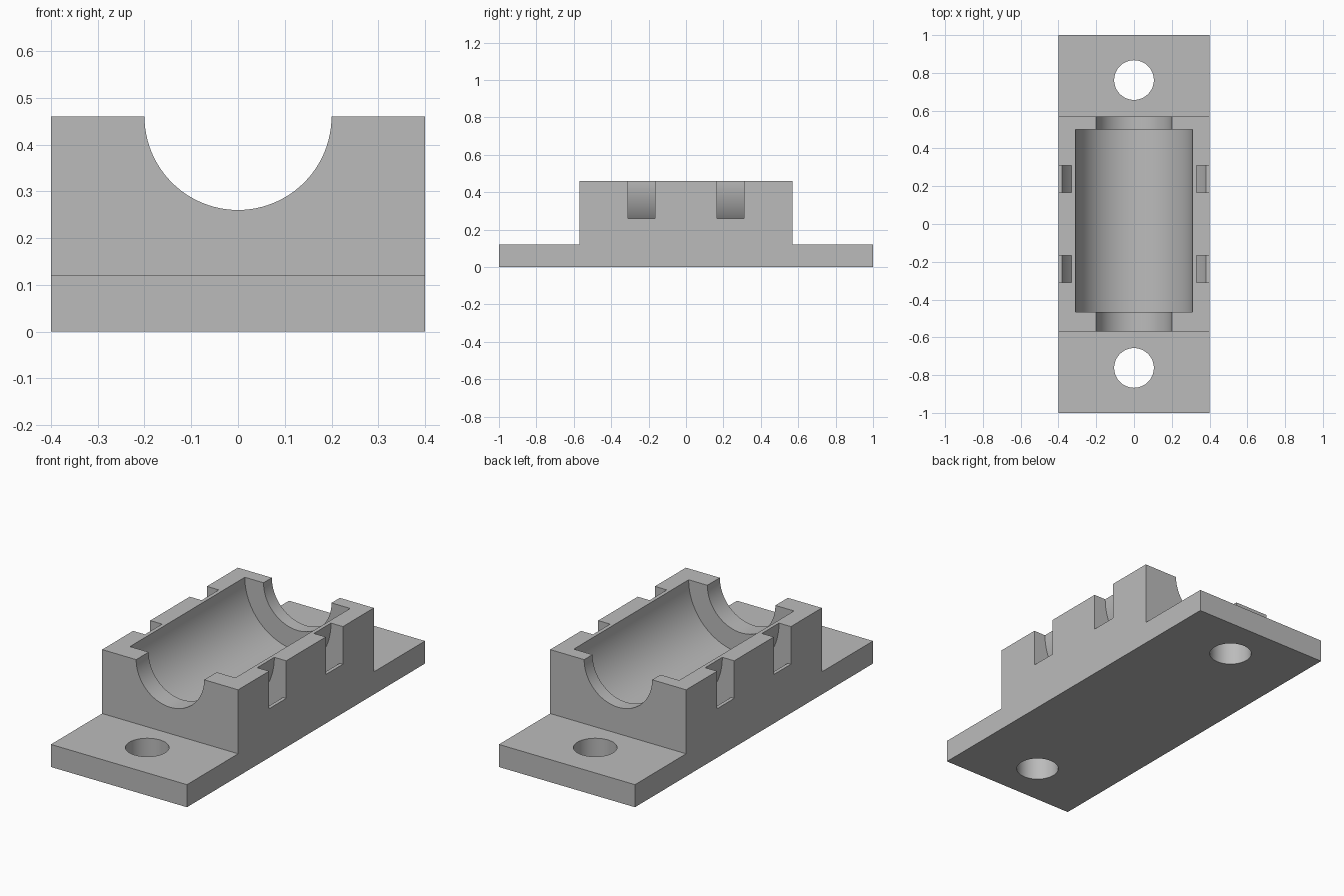
import bpy, bmesh
from math import sin, cos, pi, asin
from mathutils import Vector

if "Cube" in bpy.data.objects:
    bpy.data.objects.remove(bpy.data.objects["Cube"])

WIDTH, TOP, FLANGE, BLOCK = 0.4, 0.46, 0.12, 0.57   # half width, heights, half block length

grey = bpy.data.materials.new("plain grey")
grey.use_nodes = True
grey.diffuse_color = (0.5, 0.5, 0.5, 1)
grey.node_tree.nodes["Principled BSDF"].inputs["Base Color"].default_value = (0.5, 0.5, 0.5, 1)


def arc(cx, cy, r, start, end, n):
    return [(cx + r * cos(start + (end - start) * i / n),
             cy + r * sin(start + (end - start) * i / n)) for i in range(n + 1)]


def prism(name, profile, axis, lo, hi):
    """Extrude a 2D profile along an axis; profile is (y,z), (x,z) or (x,y)."""
    def place(p, d):
        return {"x": (d, p[0], p[1]), "y": (p[0], d, p[1]), "z": (p[0], p[1], d)}[axis]
    bm = bmesh.new()
    face = bm.faces.new([bm.verts.new(place(p, lo)) for p in profile])
    new = bmesh.ops.extrude_face_region(bm, geom=[face])["geom"]
    bmesh.ops.translate(bm, verts=[g for g in new if isinstance(g, bmesh.types.BMVert)],
                        vec=Vector(place((0, 0), hi - lo)))
    bmesh.ops.recalc_face_normals(bm, faces=bm.faces)
    mesh = bpy.data.meshes.new(name)
    bm.to_mesh(mesh)
    bm.free()
    mesh.materials.append(grey)
    obj = bpy.data.objects.new(name, mesh)
    bpy.context.collection.objects.link(obj)
    return obj


def circle(cx, cy, r, n=96):
    return arc(cx, cy, r, 0, 2 * pi, n)[:-1]


# Stepped body: raised block on a flanged base
side = [(-1, 0), (1, 0), (1, FLANGE), (BLOCK, FLANGE), (BLOCK, TOP),
        (-BLOCK, TOP), (-BLOCK, FLANGE), (-1, FLANGE)]
body = prism("cradle_body", side, "x", -WIDTH, WIDTH)

# Cradle: narrow end openings and a wider pocket between them
cutters = [prism("end_opening_cutter", circle(0, TOP, 0.2), "y", -0.8, 0.8),
           prism("pocket_cutter", circle(0, TOP, 0.31), "y", -0.465, 0.5)]

# Strap channels: curved tunnels under the pocket, open at both sides
ledge = 0.26
outer = 0.43
dip = asin((TOP - ledge) / outer)
channel = ([(-0.5, 0.6), (-0.5, ledge)]
           + arc(0, TOP, outer, pi + dip, 2 * pi - dip, 64)
           + [(0.5, ledge), (0.5, 0.6), (0.33, 0.6)]
           + arc(0, TOP, 0.33, 2 * pi, pi, 64) + [(-0.33, 0.6)])
for s in (-1, 1):
    y = s * 0.238
    cutters.append(prism("strap_channel_cutter", channel, "y", y - 0.072, y + 0.072))
    # Mounting holes
    cutters.append(prism("bolt_hole_cutter", circle(0, s * 0.762, 0.105, 64), "z", -0.1, 0.3))

for cutter in cutters:
    mod = body.modifiers.new(cutter.name, "BOOLEAN")
    mod.operation = "DIFFERENCE"
    mod.solver = "EXACT"
    mod.object = cutter
    cutter.hide_render = True

# Bake the cuts and discard the cutters
graph = bpy.context.evaluated_depsgraph_get()
mesh = bpy.data.meshes.new_from_object(body.evaluated_get(graph))
body.modifiers.clear()
body.data = mesh
for cutter in cutters:
    bpy.data.objects.remove(cutter)

bpy.ops.object.select_all(action="DESELECT")
body.select_set(True)
bpy.context.view_layer.objects.active = body
bpy.ops.object.shade_smooth_by_angle(angle=0.5)
